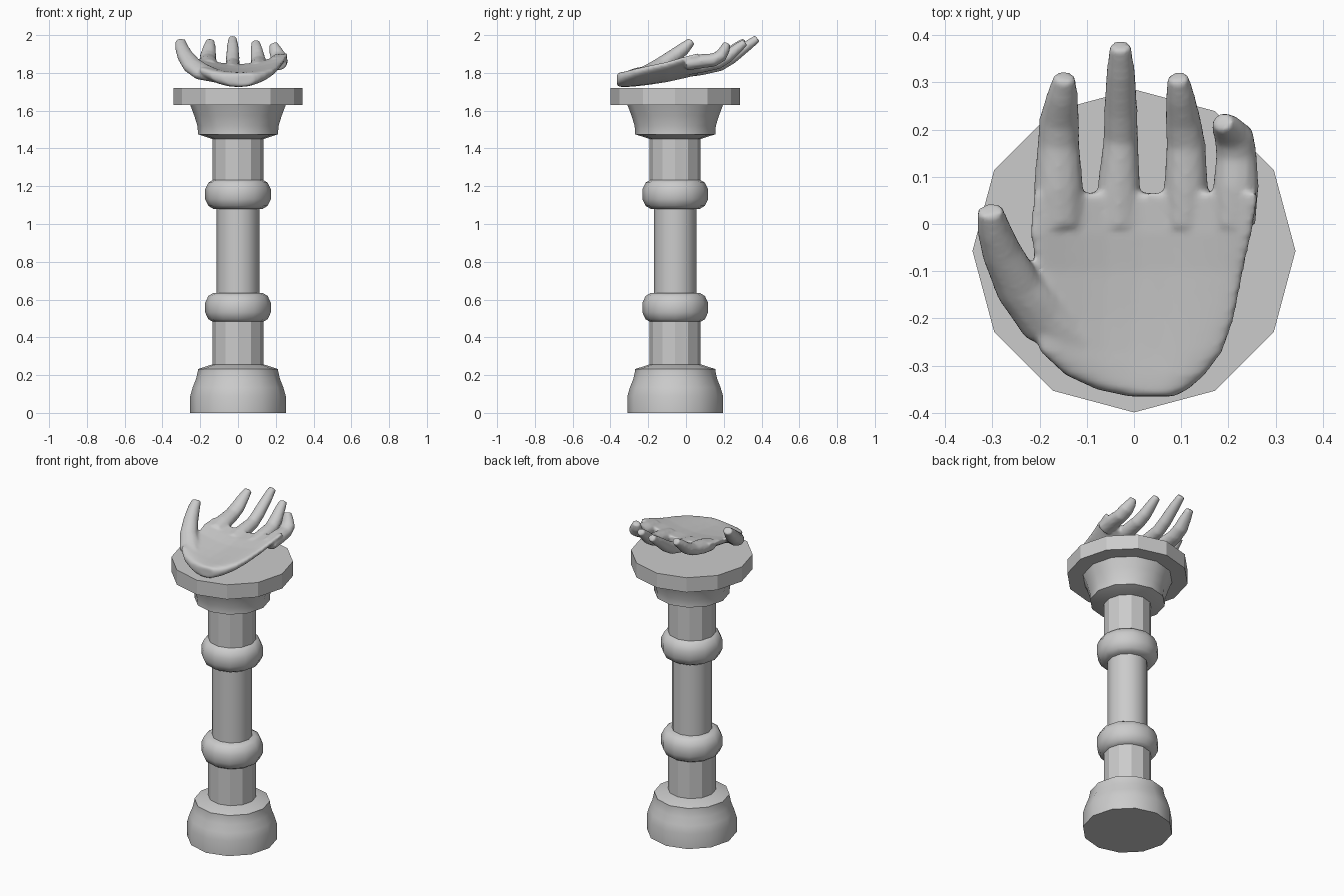
import bpy, bmesh, math
from mathutils import Vector

CY = -0.057  # column axis in y
SIDES = 12


def make_object(name, bm, angle):
    bmesh.ops.recalc_face_normals(bm, faces=bm.faces[:])
    me = bpy.data.meshes.new(name)
    bm.to_mesh(me)
    bm.free()
    ob = bpy.data.objects.new(name, me)
    bpy.context.collection.objects.link(ob)
    bpy.ops.object.select_all(action='DESELECT')
    ob.select_set(True)
    bpy.context.view_layer.objects.active = ob
    bpy.ops.object.shade_smooth_by_angle(angle=math.radians(angle))
    return ob


def loft(bm, rings):
    """Skin a list of equal-length point rings and cap both ends."""
    vs = [[bm.verts.new(p) for p in r] for r in rings]
    n = len(vs[0])
    for a, b in zip(vs, vs[1:]):
        for i in range(n):
            j = (i + 1) % n
            bm.faces.new((a[i], a[j], b[j], b[i]))
    bm.faces.new(vs[0][::-1])
    bm.faces.new(vs[-1])


def lathe(name, profile, angle):
    bm = bmesh.new()
    loft(bm, [[(r * math.cos(2 * math.pi * i / SIDES),
                CY + r * math.sin(2 * math.pi * i / SIDES), z)
               for i in range(SIDES)] for r, z in profile])
    return make_object(name, bm, angle)


def tube(bm, path, n=12):
    """Tapered finger along (x, y, z, half width, half depth)."""
    pts = [Vector(p[:3]) for p in path]
    rings = []
    for k, p in enumerate(path):
        t = (pts[min(k + 1, len(pts) - 1)] - pts[max(k - 1, 0)]).normalized()
        side = (Vector((1, 0, 0)) - t * t.x).normalized()
        up = side.cross(t)
        rings.append([pts[k] + side * p[3] * math.cos(2 * math.pi * i / n)
                      + up * p[4] * math.sin(2 * math.pi * i / n) for i in range(n)])
    loft(bm, rings)


# Column: plinth, shafts, rings, capital and slab
lathe("plinth", [(.253, 0), (.253, .09), (.24, .135), (.222, .18), (.212, .225),
                 (.212, .232), (.135, .257)], 35)
lathe("lower_shaft", [(.135, .25), (.135, .49)], 20)
lathe("middle_shaft", [(.113, .62), (.113, 1.09)], 35)
lathe("upper_shaft", [(.135, 1.22), (.135, 1.455)], 20)
for name, z in (("lower_ring", .48), ("upper_ring", 1.08)):
    lathe(name, [(.13, z), (.157, z + .016), (.174, z + .052), (.174, z + .103),
                 (.157, z + .139), (.13, z + .155)], 50)
lathe("capital", [(.135, 1.45), (.212, 1.475), (.212, 1.485), (.215, 1.52),
                  (.232, 1.575), (.253, 1.63)], 35)
lathe("slab", [(.342, 1.63), (.342, 1.72)], 20)

# Cupped palm: y, left x, right x, centre z, half thickness
hand = bmesh.new()
palm = [(-.365, -.01, .085, 1.763, .032), (-.35, -.08, .115, 1.763, .037),
        (-.32, -.145, .15, 1.764, .039), (-.27, -.2, .188, 1.767, .039),
        (-.2, -.212, .212, 1.774, .038), (-.1, -.208, .232, 1.787, .036),
        (-.02, -.22, .25, 1.803, .034), (.065, -.214, .265, 1.818, .03)]
rings = []
for y, xl, xr, zc, ht in palm:
    ring = []
    for i in range(28):
        a = 2 * math.pi * i / 28
        c, s = math.cos(a), math.sin(a)
        x = (xl + xr) / 2 + (xr - xl) / 2 * math.copysign(abs(c) ** .8, c)
        ring.append((x, y, zc + 1.15 * x * x + ht * math.copysign(abs(s) ** .8, s)))
    rings.append(ring)
loft(hand, rings)

# Fingers and thumb
tube(hand, [(-.158, .0, 1.835, .05, .036), (-.16, .08, 1.85, .053, .04),
            (-.16, .17, 1.868, .045, .036), (-.158, .22, 1.892, .043, .034),
            (-.152, .27, 1.935, .034, .028), (-.147, .312, 1.968, .024, .02)])
tube(hand, [(-.033, .0, 1.812, .046, .036), (-.032, .08, 1.825, .046, .038),
            (-.028, .18, 1.845, .037, .036), (-.028, .24, 1.88, .036, .034),
            (-.028, .32, 1.94, .031, .028), (-.029, .378, 1.982, .023, .021)])
tube(hand, [(.11, .0, 1.823, .046, .036), (.11, .08, 1.838, .047, .038),
            (.11, .17, 1.856, .042, .036), (.104, .22, 1.885, .038, .033),
            (.098, .27, 1.928, .031, .028), (.093, .312, 1.962, .023, .02)])
tube(hand, [(.212, .0, 1.848, .046, .036), (.216, .08, 1.862, .049, .038),
            (.217, .145, 1.868, .044, .036), (.212, .185, 1.89, .043, .034),
            (.196, .206, 1.926, .033, .028), (.187, .216, 1.955, .022, .02)])
tube(hand, [(-.11, -.26, 1.782, .04, .035), (-.19, -.2, 1.805, .06, .04),
            (-.243, -.135, 1.84, .052, .042), (-.28, -.06, 1.89, .043, .04),
            (-.297, -.01, 1.93, .036, .034), (-.305, .03, 1.968, .028, .022)])
ob = make_object("hand", hand, 180)

# Fuse the hand into one soft skin
remesh = ob.modifiers.new("fuse", 'REMESH')
remesh.mode = 'VOXEL'
remesh.voxel_size = .008
remesh.use_smooth_shade = True
soft = ob.modifiers.new("soften", 'SMOOTH')
soft.factor = .5
soft.iterations = 4
